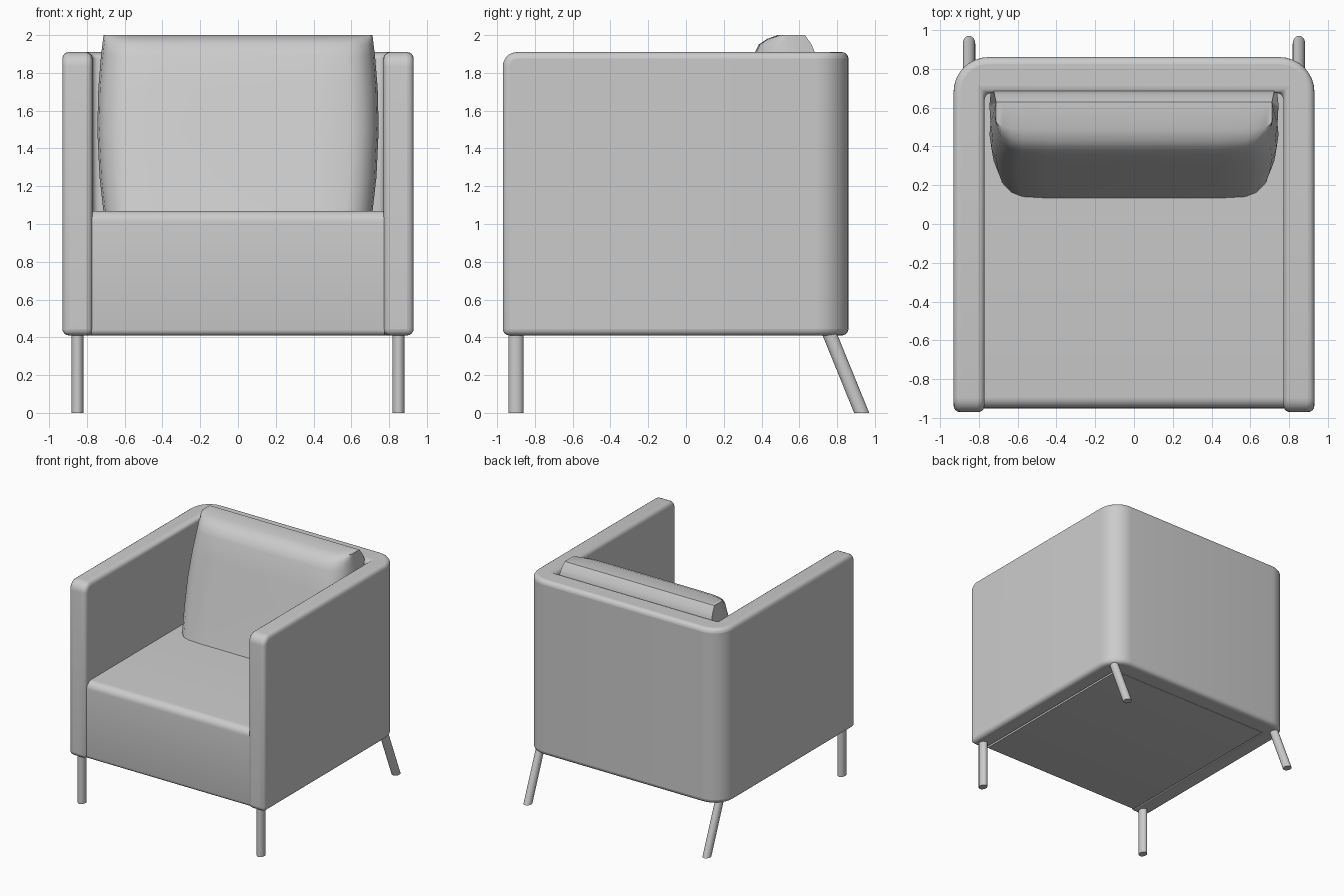
import bpy, bmesh, math
from mathutils import Vector

if "Cube" in bpy.data.objects:
    bpy.data.objects.remove(bpy.data.objects["Cube"])


def finish(name, bm, bevel=0.0, segments=4):
    bmesh.ops.recalc_face_normals(bm, faces=bm.faces)
    me = bpy.data.meshes.new(name)
    bm.to_mesh(me)
    bm.free()
    ob = bpy.data.objects.new(name, me)
    bpy.context.collection.objects.link(ob)
    if bevel:
        m = ob.modifiers.new("rounding", 'BEVEL')
        m.width, m.segments = bevel, segments
        m.limit_method, m.angle_limit = 'ANGLE', math.radians(40)
    bpy.ops.object.select_all(action='DESELECT')
    ob.select_set(True)
    bpy.context.view_layer.objects.active = ob
    bpy.ops.object.shade_smooth_by_angle(angle=math.radians(35))
    return ob


def loft(bm, rings):
    """Skin a list of closed rings and cap both ends."""
    vs = [[bm.verts.new(p) for p in r] for r in rings]
    n = len(vs[0])
    for a, b in zip(vs, vs[1:]):
        for i in range(n):
            j = (i + 1) % n
            bm.faces.new((a[i], a[j], b[j], b[i]))
    bm.faces.new(vs[0])
    bm.faces.new(vs[-1])


def arc(cx, cy, r, a0, a1, n):
    return [(cx + r * math.cos(math.radians(a0 + (a1 - a0) * i / n)),
             cy + r * math.sin(math.radians(a0 + (a1 - a0) * i / n)))
            for i in range(n + 1)]


# U-shaped shell: arms and back in one piece
right = [(0.93, -0.97)] + arc(0.75, 0.68, 0.18, 0, 90, 8)
inner = [(-0.77, 0.675), (-0.77, -0.97)]
outline = ([(0.77, -0.97)] + right + [(-x, y) for x, y in reversed(right)]
           + list(reversed(inner)) + [(0.77, 0.675)])
bm = bmesh.new()
loft(bm, [[(x, y, z) for x, y in outline] for z in (0.41, 1.91)])
tips = [e for e in bm.edges if all(v.co.y < -0.96 and v.co.z > 1.9 for v in e.verts)]
bmesh.ops.bevel(bm, geom=tips, offset=0.075, segments=5, profile=0.5, affect='EDGES')
finish("arms_and_back", bm, 0.035)

# Seat block with rounded front edges
profile = ([(0.70, 0.41)] + [(0.70, 1.07)]
           + arc(-0.89, 1.01, 0.06, 90, 180, 6)
           + arc(-0.92, 0.44, 0.03, 180, 270, 4))
bm = bmesh.new()
loft(bm, [[(x, y, z) for y, z in profile] for x in (-0.775, 0.775)])
finish("seat", bm)

# Leaning back cushion: side profile (y, z, front weight) swept across x
side = [(0.13, 1.06, 1), (0.185, 1.25, 1), (0.25, 1.5, 1), (0.31, 1.72, 1),
        (0.355, 1.89, 1), (0.385, 1.95, .8), (0.43, 1.98, .5), (0.485, 2.0, .2),
        (0.63, 2.0, 0), (0.665, 1.95, 0), (0.69, 1.89, 0), (0.67, 1.72, 0),
        (0.61, 1.5, 0), (0.54, 1.25, 0), (0.47, 1.06, 0)]
half = [(0.0, 0.0), (0.45, 0.0), (0.60, 0.008), (0.66, 0.03), (0.71, 0.08),
        (0.735, 0.14), (0.745, 0.21)]
stations = [(-x, s) for x, s in reversed(half[1:])] + half
rings = [[(x * (1 - 0.045 * ((z - 1.53) / 0.47) ** 2), y + s * w, z)
          for y, z, w in side] for x, s in stations]
bm = bmesh.new()
loft(bm, rings)
finish("back_cushion", bm)

# Legs: upright at the front, raked backwards at the back
def leg(name, x, y_top, y_foot):
    bm = bmesh.new()
    rings = []
    for y, z in ((y_foot, 0.0), (y_top, 0.43)):
        rings.append([(x + 0.032 * math.cos(t), y + 0.04 * math.sin(t), z)
                      for t in (2 * math.pi * i / 20 for i in range(20))])
    loft(bm, rings)
    finish(name, bm)


for tag, s in (("left", -1), ("right", 1)):
    leg("front_leg_" + tag, s * 0.85, -0.90, -0.90)
    leg("back_leg_" + tag, s * 0.85, 0.755, 0.93)
